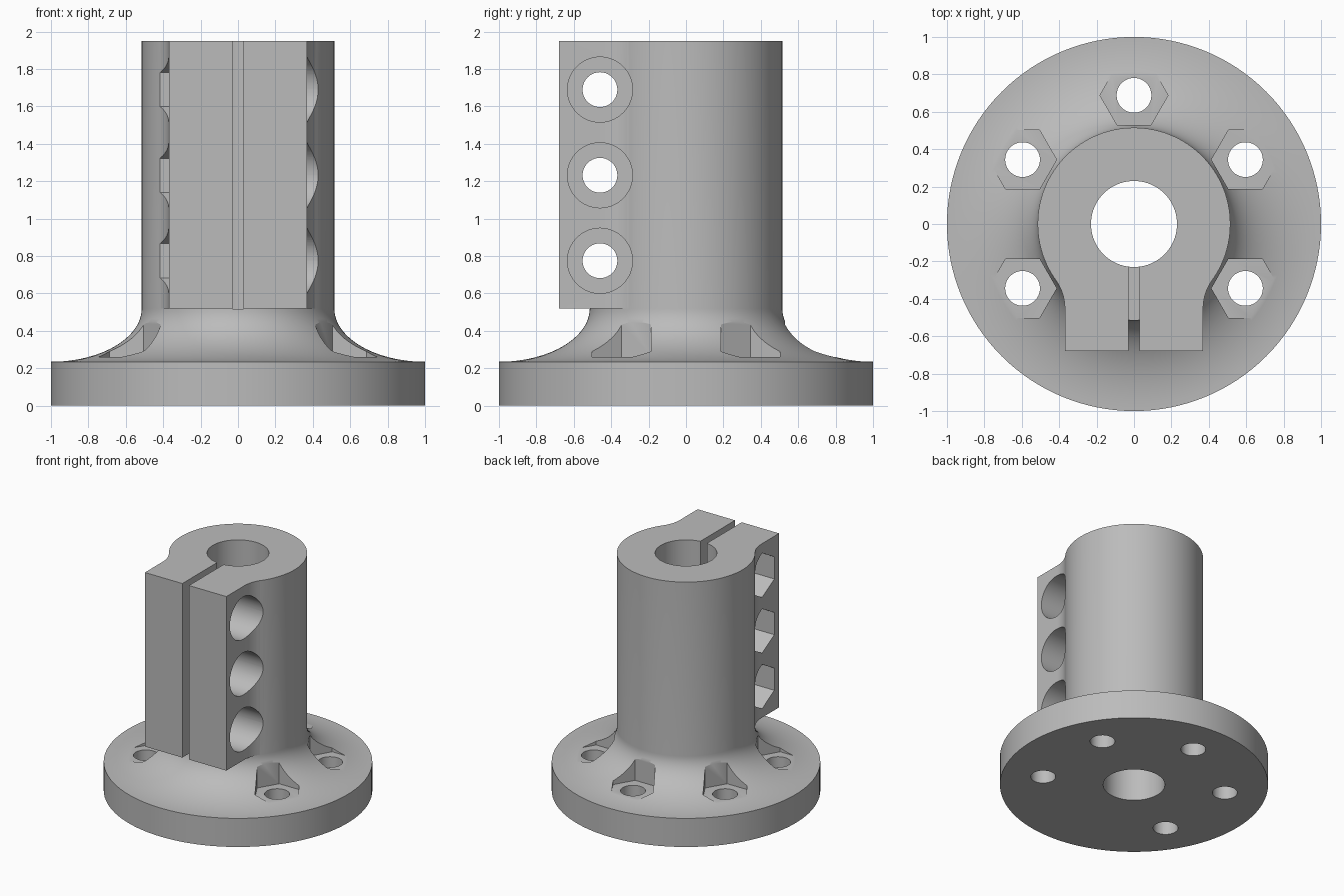
import bpy, bmesh
from math import sin, cos, pi, atan2, sqrt, radians
from mathutils import Matrix, Vector

cube = bpy.data.objects.get("Cube")
if cube:
    bpy.data.objects.remove(cube, do_unlink=True)

SHAFT_R, BORE_R, HOLE_R = 0.515, 0.23, 0.093
HEX_R, HEAD_R = 0.182, 0.174
RIM_Z, NECK_Z, TOP_Z = 0.235, 0.52, 1.95
CLAMP_X, CLAMP_Y, FILLET_Y = 0.37, -0.68, -0.45
BOLT_Y, BOLT_Z = -0.46, (0.775, 1.232, 1.69)

metal = bpy.data.materials.new("plain grey")
metal.use_nodes = True
GREY = (0.5, 0.5, 0.5, 1)
metal.diffuse_color = GREY
metal.node_tree.nodes["Principled BSDF"].inputs["Base Color"].default_value = GREY


def make(name, bm):
    bmesh.ops.recalc_face_normals(bm, faces=bm.faces)
    mesh = bpy.data.meshes.new(name)
    bm.to_mesh(mesh)
    bm.free()
    mesh.materials.append(metal)
    obj = bpy.data.objects.new(name, mesh)
    bpy.context.collection.objects.link(obj)
    return obj


def prism(name, outline, z0, z1):
    """Extrude an xy outline from z0 to z1."""
    bm = bmesh.new()
    face = bm.faces.new([bm.verts.new((x, y, z0)) for x, y in outline])
    new = bmesh.ops.extrude_face_region(bm, geom=[face])["geom"]
    verts = [v for v in new if isinstance(v, bmesh.types.BMVert)]
    bmesh.ops.translate(bm, vec=(0, 0, z1 - z0), verts=verts)
    return make(name, bm)


def ring(r, n, cx=0, cy=0):
    return [(cx + r * cos(2 * pi * i / n), cy + r * sin(2 * pi * i / n)) for i in range(n)]


def combine(target, tool, operation):
    mod = target.modifiers.new(operation, "BOOLEAN")
    mod.operation, mod.object, mod.solver = operation, tool, "EXACT"
    bpy.context.view_layer.objects.active = target
    bpy.ops.object.modifier_apply(modifier=mod.name)
    bpy.data.objects.remove(tool, do_unlink=True)


# Flange, elliptical flare and shaft as one turned profile
profile = [(0, 0), (1, 0)]
for i in range(25):
    a = pi / 2 * i / 24
    profile.append((1 - (1 - SHAFT_R) * sin(a), NECK_Z - (NECK_Z - RIM_Z) * cos(a)))
profile += [(SHAFT_R, TOP_Z), (0, TOP_Z)]
bm = bmesh.new()
pts = [bm.verts.new((r, 0, z)) for r, z in profile]
edges = [bm.edges.new(pair) for pair in zip(pts, pts[1:])]
bmesh.ops.spin(bm, geom=pts + edges, cent=(0, 0, 0), axis=(0, 0, 1),
               angle=2 * pi, steps=128, use_merge=True)
bmesh.ops.remove_doubles(bm, verts=bm.verts, dist=1e-5)
body = make("clamp_flange", bm)

# Clamp block, blended into the shaft by concave fillets
fr = (CLAMP_X**2 + FILLET_Y**2 - SHAFT_R**2) / (2 * (SHAFT_R - CLAMP_X))
fx = CLAMP_X + fr
start = atan2(-FILLET_Y, -fx)
side = [(0.3, -0.1)]
for i in range(17):
    a = start + (pi - start) * i / 16
    side.append((fx + fr * cos(a), FILLET_Y + fr * sin(a)))
side[1] = (side[1][0] * 0.995, side[1][1] * 0.995)
side.append((CLAMP_X, CLAMP_Y))
outline = side + [(-x, y) for x, y in reversed(side)]
combine(body, prism("clamp_block", outline, NECK_Z, TOP_Z), "UNION")

# Shaft bore and clamp slot
combine(body, prism("bore", ring(BORE_R, 96), -0.1, 2.1), "DIFFERENCE")
slot = [(-0.03, -0.8), (0.03, -0.8), (0.03, -0.1), (-0.03, -0.1)]
combine(body, prism("slot", slot, NECK_Z - 0.002, 2.1), "DIFFERENCE")

# Flange holes with hexagonal nut pockets
for deg in (-150, -30, 30, 90, 150):
    x, y = 0.688 * cos(radians(deg)), 0.688 * sin(radians(deg))
    combine(body, prism("flange_hole", ring(HOLE_R, 40, x, y), -0.1, 0.4), "DIFFERENCE")
    combine(body, prism("nut_pocket", ring(HEX_R, 6, x, y), 0.26, 0.515), "DIFFERENCE")

# Clamp bolt holes: round head seat on the left, hexagonal nut seat on the right
for z in BOLT_Z:
    for name, r, n, x0, x1 in (("bolt_hole", HOLE_R, 40, -0.6, 0.6),
                               ("head_seat", HEAD_R, 64, 0.15, 0.7),
                               ("nut_seat", HEX_R, 6, -0.7, -0.15)):
        tool = prism(name, ring(r, n), x0, x1)
        tool.data.transform(Matrix.Translation((0, BOLT_Y, z)) @ Matrix.Rotation(pi / 2, 4, "Y"))
        combine(body, tool, "DIFFERENCE")

# Smooth curved walls, crisp machined edges
bpy.ops.object.select_all(action="DESELECT")
body.select_set(True)
bpy.context.view_layer.objects.active = body
bpy.ops.object.shade_smooth_by_angle(angle=radians(25))
